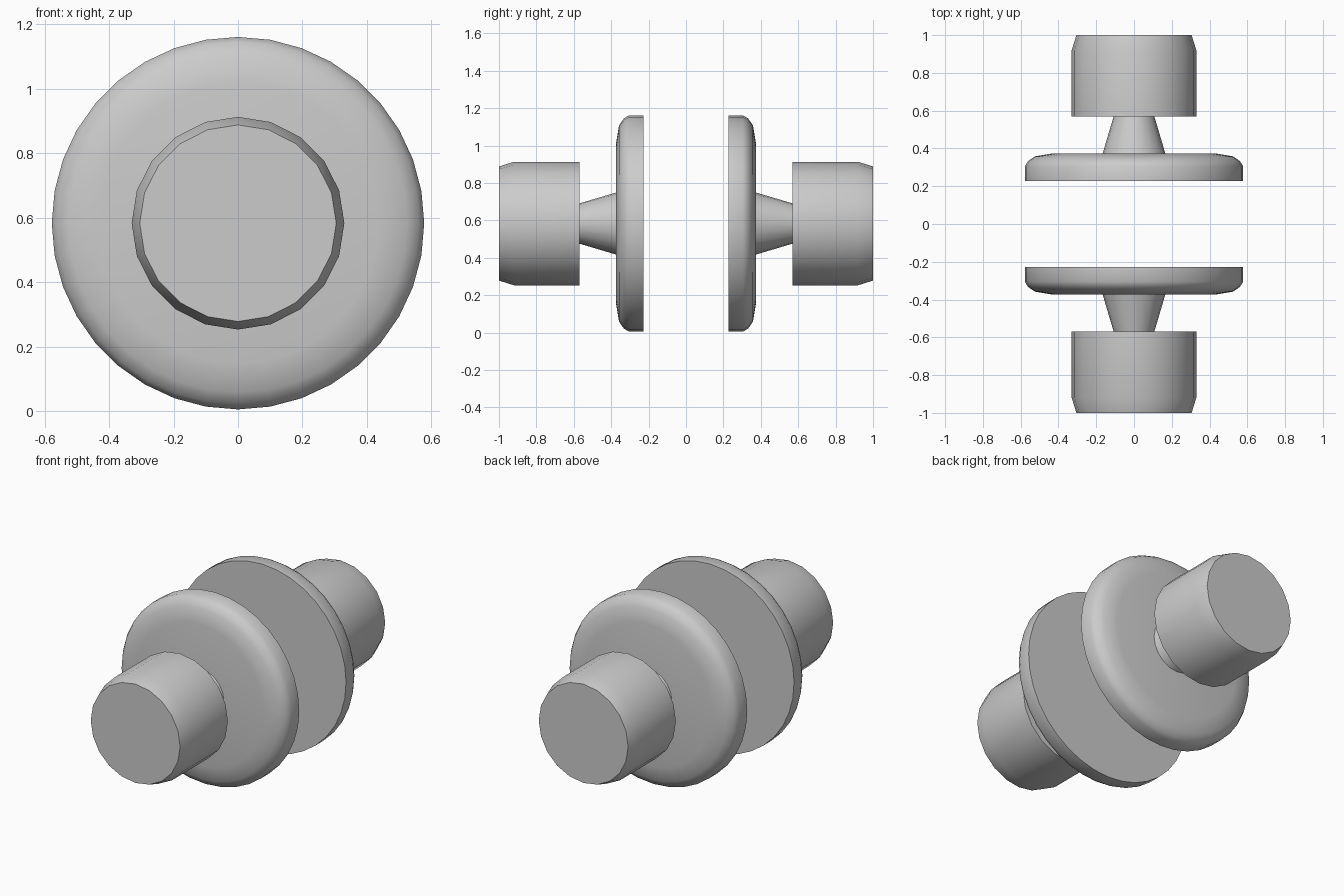
import bpy, bmesh, math

if "Cube" in bpy.data.objects:
    bpy.data.objects.remove(bpy.data.objects["Cube"])

AXIS_Z = 0.583


def lathe(name, profile, sides, side):
    """Closed solid turned about the y axis from (radius, distance) points."""
    bm = bmesh.new()
    rings = []
    for r, y in profile:
        rings.append([bm.verts.new((r * math.sin(2 * math.pi * i / sides), side * y,
                                    AXIS_Z + r * math.cos(2 * math.pi * i / sides)))
                      for i in range(sides)])
    for a, b in zip(rings, rings[1:]):
        for i in range(sides):
            j = (i + 1) % sides
            bm.faces.new((a[i], a[j], b[j], b[i]))
    bm.faces.new(rings[0])
    bm.faces.new(rings[-1])
    bmesh.ops.recalc_face_normals(bm, faces=bm.faces)
    mesh = bpy.data.meshes.new(name)
    bm.to_mesh(mesh)
    bm.free()
    obj = bpy.data.objects.new(name, mesh)
    bpy.context.collection.objects.link(obj)
    bpy.ops.object.select_all(action='DESELECT')
    obj.select_set(True)
    bpy.context.view_layer.objects.active = obj
    bpy.ops.object.shade_smooth_by_angle(angle=math.radians(50))
    return obj


# One knob on each side of the gap
for label, side in (("front", -1), ("back", 1)):
    # Wide plate with a rounded outer edge
    lathe(label + "_plate", [(0.578, 0.228), (0.578, 0.305), (0.562, 0.332),
                             (0.525, 0.358), (0.435, 0.373)], 36, side)
    # Tapered neck
    lathe(label + "_neck", [(0.167, 0.37), (0.107, 0.572)], 20, side)
    # Grip with a slightly narrowed end
    lathe(label + "_grip", [(0.33, 0.57), (0.33, 0.92), (0.305, 1.0)], 20, side)
